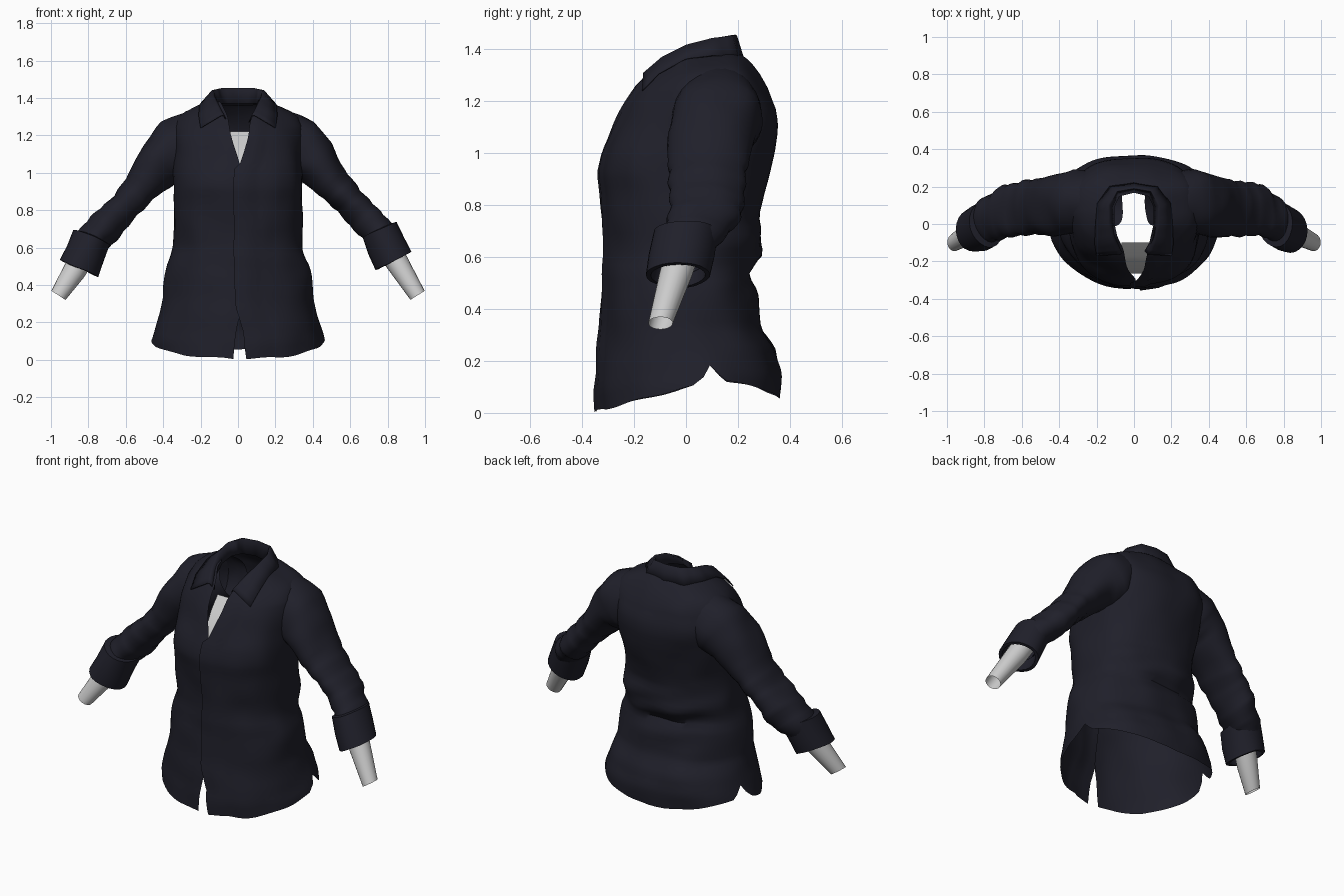
import bpy, bmesh, math
from mathutils import Vector, noise

if "Cube" in bpy.data.objects:
    bpy.data.objects.remove(bpy.data.objects["Cube"])


def material(name, rgb):
    m = bpy.data.materials.new(name)
    m.diffuse_color = (*rgb, 1)
    m.use_nodes = True
    m.node_tree.nodes["Principled BSDF"].inputs["Base Color"].default_value = m.diffuse_color
    return m


NAVY = material("dark navy cloth", (0.014, 0.014, 0.023))
GREY = material("light grey", (0.6, 0.6, 0.6))


def lerp(table, v, col=1):
    """Piecewise linear lookup in rows sorted by their first value."""
    if v <= table[0][0]:
        return table[0][col]
    for a, b in zip(table, table[1:]):
        if v <= b[0]:
            return a[col] + (b[col] - a[col]) * (v - a[0]) / (b[0] - a[0])
    return table[-1][col]


def grid(name, rows, mat, closed=False, wrinkle=0.0, angle=50):
    """Skin a list of equally long point rows."""
    bm = bmesh.new()
    vs = []
    for row in rows:
        line = []
        for p in row:
            p = Vector(p)
            if wrinkle:
                p += noise.noise_vector(p * 6) * wrinkle
            line.append(bm.verts.new(p))
        vs.append(line)
    n = len(rows[0])
    for a, b in zip(vs, vs[1:]):
        for i in range(n if closed else n - 1):
            j = (i + 1) % n
            bm.faces.new((a[i], a[j], b[j], b[i]))
    bmesh.ops.recalc_face_normals(bm, faces=bm.faces)
    me = bpy.data.meshes.new(name)
    bm.to_mesh(me)
    bm.free()
    me.materials.append(mat)
    ob = bpy.data.objects.new(name, me)
    bpy.context.collection.objects.link(ob)
    bpy.ops.object.select_all(action='DESELECT')
    ob.select_set(True)
    bpy.context.view_layer.objects.active = ob
    bpy.ops.object.shade_smooth_by_angle(angle=math.radians(angle))
    return ob


def tube_rows(path, sides=20):
    """Elliptical rings (x, y, z, radius in the xz plane, radius in y)."""
    rows = []
    for k, (x, y, z, rn, ry) in enumerate(path):
        a, b = path[max(k - 1, 0)], path[min(k + 1, len(path) - 1)]
        t = Vector((b[0] - a[0], 0, b[2] - a[2])).normalized()
        nrm = Vector((-t.z, 0, t.x))
        rows.append([Vector((x, y, z)) + nrm * rn * math.cos(q) + Vector((0, ry * math.sin(q), 0))
                     for q in (2 * math.pi * i / sides for i in range(sides))])
    return rows


def refine(path, steps):
    out = []
    for a, b in zip(path, path[1:]):
        out += [tuple(p + (q - p) * s / steps for p, q in zip(a, b)) for s in range(steps)]
    return out + [path[-1]]


# Torso profile: height, half width, front y, back y
BODY = [(0.00, .465, -.345, .355), (0.10, .465, -.345, .365), (0.15, .45, -.34, .37),
        (0.25, .42, -.335, .345), (0.33, .40, -.325, .29), (0.45, .393, -.315, .275),
        (0.50, .385, -.31, .265), (0.55, .365, -.31, .24), (0.60, .352, -.305, .275),
        (0.65, .347, -.305, .295), (0.75, .343, -.31, .285), (0.85, .338, -.32, .30),
        (0.92, .338, -.33, .32), (1.00, .345, -.315, .34), (1.10, .345, -.275, .358),
        (1.16, .35, -.247, .352), (1.20, .35, -.225, .335), (1.25, .345, -.19, .315),
        (1.30, .32, -.145, .285), (1.33, .285, -.11, .262), (1.355, .235, -.09, .24),
        (1.375, .18, -.075, .215), (1.385, .13, -.06, .19)]
# Front opening: height, left edge distance, right edge distance (negative = overlap)
OPENING = [(0, .033, .033), (.15, .02, .02), (.28, .002, -.03), (1.02, .002, -.03),
           (1.05, .005, .0), (1.2, .045, .045), (1.3, .068, .068), (1.385, .10, .10)]
# Hem height by angle away from the front, with a notched side vent
HEM = [(0, .005), (.6, .025), (1.2, .07), (1.6, .105), (1.74, .19), (1.88, .125),
       (2.3, .10), (3.15, .05)]
# Roundness of the cross-section: height, front, back
ROUND = [(0, 1.12, .88), (.4, 1.08, .88), (.65, .92, .88), (.8, .78, .88), (.92, .66, .8),
         (1.05, .78, .7), (1.2, 1.0, .64), (1.3, 1.08, .62)]
P, COLS = .88, 72
levels = [i * .03 for i in range(42)] + [1.25, 1.275, 1.30, 1.315, 1.33, 1.343, 1.355, 1.365, 1.375, 1.385]
levels = sorted(set(round(v, 4) for v in levels))


def edge_angle(g, w):
    return math.copysign(math.asin((abs(g) / w) ** (1 / P)), g)


def spow(v, p):
    return math.copysign(abs(v) ** p, v)


rows = []
for lv in levels:
    row = []
    for i in range(COLS + 1):
        guess = 2 * math.pi * i / COLS
        hem = lerp(HEM, min(guess, 2 * math.pi - guess))
        z = lv if lv > .42 else hem + lv * (.42 - hem) / .42
        w, yf, yb = (lerp(BODY, z, c) for c in (1, 2, 3))
        left, right = (edge_angle(lerp(OPENING, z, c), w) for c in (1, 2))
        t = right + (2 * math.pi - left - right) * i / COLS
        x = w * spow(math.sin(t), P) + .012 * max(0, math.cos(t))
        y = (yf + yb) / 2 - (yb - yf) / 2 * spow(math.cos(t), lerp(ROUND, z, 1 if math.cos(t) > 0 else 2))
        # raised placket edge
        if i <= 2:
            y -= .010
        # slanting folds across the back of the waist
        back = max(0, -math.cos(t))
        y += .012 * back * math.exp(-((z - .6) / .12) ** 2) * math.sin(z * 45 + x * 9)
        row.append((x, y, z))
    rows.append(row)
grid("shirt_body", rows, NAVY, wrinkle=.012)

# Sleeves, turned-up cuffs and forearms
SLEEVE = [(.10, .11, 1.235, .12, .12), (.20, .115, 1.195, .155, .155), (.32, .12, 1.13, .172, .175),
          (.41, .10, 1.06, .132, .168), (.50, .09, .95, .096, .148), (.59, .08, .85, .084, .146),
          (.68, .07, .755, .088, .142), (.76, .025, .675, .082, .118), (.82, -.02, .57, .07, .085)]
CUFF = [(.755, .005, .70, .07, .09), (.757, .003, .698, .10, .122), (.795, -.015, .61, .104, .124),
        (.832, -.03, .53, .108, .118), (.833, -.03, .528, .09, .10), (.80, -.02, .60, .07, .09)]
ARMS = {"right": [(.79, -.01, .63, .064, .068), (.845, -.04, .53, .062, .064), (.96, -.098, .345, .045, .047)],
        "left": [(.82, -.01, .57, .064, .068), (.875, -.045, .475, .062, .064), (.96, -.098, .345, .045, .047)]}

for side, s in (("right", 1), ("left", -1)):
    def place(path):
        """The left arm hangs a little lower and wider."""
        out = []
        for x, y, z, a, b in path:
            k = min(1, max(0, (x - .4) / .35)) if s < 0 else 0
            out.append((x + .022 * k, y, z - .04 * k, a * (1 + .07 * k), b))
        return out

    def flip(rws):
        return [[(p[0] * s, p[1], p[2]) for p in r] for r in rws]

    crumpled = []
    for k, (x, y, z, a, b) in enumerate(refine(place(SLEEVE), 4)):
        f = 1 + (.04 * math.sin(k * 2.1) if k > 14 else 0)
        crumpled.append((x, y, z, a * f, b * f))
    grid(side + "_sleeve", flip(tube_rows(crumpled, 28)), NAVY, closed=True, wrinkle=.016)

    cuff = []
    path = place(CUFF)
    axis = Vector((path[3][0] - path[0][0], 0, path[3][2] - path[0][2])).normalized()
    nrm = Vector((-axis.z, 0, axis.x))
    for x, y, z, a, b in path:
        cuff.append([Vector((x, y, z)) + nrm * a * math.cos(q) + Vector((0, b * math.sin(q), 0))
                     for q in (2 * math.pi * i / 24 for i in range(24))])
    grid(side + "_cuff", flip(cuff), NAVY, closed=True, wrinkle=.014, angle=40)

    grid(side + "_forearm", flip(tube_rows(ARMS[side], 20)), GREY, closed=True)

# Folded collar: stand, fold line, leaf edge, from the front round to the back
STAND = [(.058, -.145, 1.27), (.085, -.10, 1.32), (.108, 0, 1.36), (.108, .09, 1.37), (.08, .15, 1.37), (0, .17, 1.37)]
FOLD = [(.075, -.162, 1.305), (.105, -.09, 1.365), (.128, 0, 1.41), (.13, .10, 1.438), (.09, .175, 1.45), (0, .19, 1.452)]
LEAF = [(.20, -.168, 1.24), (.21, -.105, 1.305), (.205, 0, 1.362), (.195, .11, 1.375), (.13, .20, 1.365), (0, .222, 1.358)]


def both_sides(line):
    half = refine(line, 3)
    return half + [(-x, y, z) for x, y, z in reversed(half[:-1])]


stand, fold, leaf = map(both_sides, (STAND, FOLD, LEAF))
collar_rows = [stand, fold]
for u in (.12, .5, 1):
    puff = .010 * (1 - u)
    collar_rows.append([Vector(a).lerp(Vector(b), u) + Vector((0, 0, puff)) for a, b in zip(fold, leaf)])
collar = grid("collar", collar_rows, NAVY, angle=70)
thick = collar.modifiers.new("thickness", 'SOLIDIFY')
thick.thickness = .006
thick.offset = 0

# Chest panel seen inside the open neck
grid("chest_panel", [[(x + .012, y, z) for x in (-w, 0, w)]
                     for w, y, z in ((.08, -.10, 1.22), (.075, -.17, 1.15), (.06, -.24, 1.07), (.05, -.265, 1.0))], GREY)
